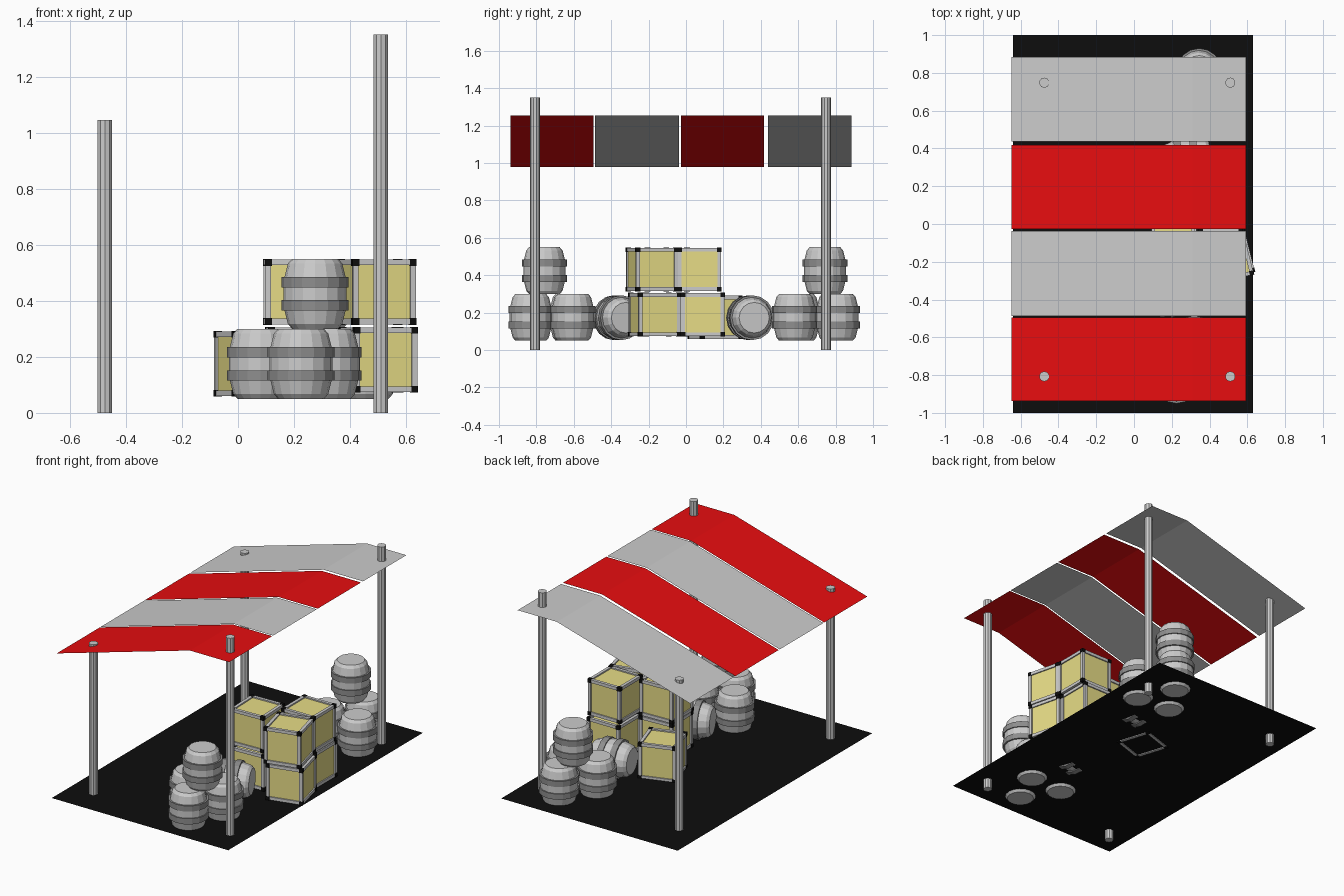
import bpy, bmesh, math
from mathutils import Matrix, Vector

if "Cube" in bpy.data.objects:
    bpy.data.objects.remove(bpy.data.objects["Cube"])


def mat(name, r, g, b):
    m = bpy.data.materials.new(name)
    m.diffuse_color = (r, g, b, 1)
    m.use_nodes = True
    m.node_tree.nodes["Principled BSDF"].inputs["Base Color"].default_value = m.diffuse_color
    return m


GREY = mat("light_grey", 0.6, 0.6, 0.6)
BAND = mat("band_grey", 0.27, 0.27, 0.27)
RED = mat("awning_red", 0.8, 0.004, 0.005)
YELLOW = mat("crate_yellow", 0.8, 0.72, 0.24)
BLACK = mat("black", 0.004, 0.004, 0.004)


def finish(name, bm, mats, matrix=Matrix()):
    me = bpy.data.meshes.new(name)
    bm.to_mesh(me)
    bm.free()
    for m in mats:
        me.materials.append(m)
    ob = bpy.data.objects.new(name, me)
    ob.matrix_world = matrix
    bpy.context.collection.objects.link(ob)
    return ob


def sheet(name, profile, y0, y1, m):
    """Thin cloth: an x-z profile swept from y0 to y1."""
    bm = bmesh.new()
    rows = [(bm.verts.new((x, y0, z)), bm.verts.new((x, y1, z))) for x, z in profile]
    for a, b in zip(rows, rows[1:]):
        bm.faces.new((a[0], b[0], b[1], a[1]))
    return finish(name, bm, [m])


def box(bm, centre, size, index):
    mx = Matrix.Translation(centre) @ Matrix.Diagonal((*size, 1))
    verts = bmesh.ops.create_cube(bm, size=1, matrix=mx)["verts"]
    for f in {f for v in verts for f in v.link_faces}:
        f.material_index = index


def crate(name, x, y, z, turn):
    """Yellow box with grey edge bars and black corners; z is the bottom."""
    s, bar, corner = 0.235, 0.02, 0.024
    bm = bmesh.new()
    box(bm, (0, 0, 0), [s - 0.02] * 3, 0)
    h = (s - 0.004 - bar) / 2
    for axis in range(3):
        for a in (-h, h):
            for b in (-h, h):
                c, size = [a, b], [bar, bar]
                c.insert(axis, 0)
                size.insert(axis, s - 0.01)
                box(bm, c, size, 1)
    k = (s - corner) / 2
    for sx in (-k, k):
        for sy in (-k, k):
            for sz in (-k, k):
                box(bm, (sx, sy, sz), [corner] * 3, 2)
    mx = Matrix.Translation((x, y, z + s / 2)) @ Matrix.Rotation(math.radians(turn), 4, 'Z')
    finish(name, bm, [YELLOW, GREY, BLACK], mx)


def barrel(name, matrix):
    """Lathed barrel centred on its origin, with two raised hoops."""
    half = [(0.082, -0.125), (0.097, -0.108), (0.109, -0.06), (0.12, -0.06),
            (0.12, -0.023), (0.113, -0.023)]
    prof = half + [(r, -z) for r, z in reversed(half)]
    n = 16
    bm = bmesh.new()
    rings = [[bm.verts.new((r * math.cos(2 * math.pi * i / n),
                            r * math.sin(2 * math.pi * i / n), z)) for i in range(n)]
             for r, z in prof]
    for k in range(len(rings) - 1):
        for i in range(n):
            j = (i + 1) % n
            f = bm.faces.new((rings[k][i], rings[k][j], rings[k + 1][j], rings[k + 1][i]))
            f.material_index = int(k in (2, 3, 4, 6, 7, 8))
    bm.faces.new(rings[0][::-1])
    bm.faces.new(rings[-1])
    finish(name, bm, [GREY, BAND], matrix)


# ground sheet
sheet("ground_sheet", [(-0.64, 0.065), (0.63, 0.065)], -1, 1, BLACK)

# striped awning: slopes up from the left, flat on the right
roof = [(-0.648, 0.98), (0.31, 1.255), (0.593, 1.255)]
for i, (y0, y1) in enumerate([(-0.938, -0.495), (-0.486, -0.038),
                              (-0.027, 0.418), (0.438, 0.884)]):
    sheet(f"awning_stripe_{i + 1}", roof, y0, y1, GREY if i % 2 else RED)

# four posts, taller on the right
for side, x, h in (("left", -0.475, 1.045), ("right", 0.51, 1.35)):
    for end, y in (("front", -0.807), ("back", 0.748)):
        bm = bmesh.new()
        bmesh.ops.create_cone(bm, cap_ends=True, segments=10, radius1=0.027,
                              radius2=0.027, depth=h)
        finish(f"{end}_{side}_post", bm, [GREY], Matrix.Translation((x, y, h / 2)))

# standing barrels: three below and one on top in each stack
stacks = {
    "front": [(0.32, -0.605, 0.175), (0.225, -0.83, 0.175), (0.08, -0.615, 0.175),
              (0.275, -0.757, 0.425)],
    "back": [(0.345, 0.81, 0.175), (0.455, 0.58, 0.175), (0.22, 0.6, 0.175),
             (0.292, 0.743, 0.425)],
}
for end, places in stacks.items():
    for i, p in enumerate(places):
        barrel(f"{end}_barrel_{i + 1}", Matrix.Translation(p))

# barrels lying on their sides
for end, x, y, turn in (("front", 0.21, -0.365, 20), ("back", 0.285, 0.343, 10)):
    barrel(f"{end}_lying_barrel", Matrix.Translation((x, y, 0.173))
           @ Matrix.Rotation(math.radians(turn), 4, 'Z')
           @ Matrix.Rotation(math.pi / 2, 4, 'Y'))

# crate pile
for name, x, y, z, turn in (
        ("lower_front_crate", 0.5, -0.168, 0.072, 14),
        ("lower_back_crate", 0.455, 0.09, 0.072, 0),
        ("lower_inner_crate", 0.22, -0.11, 0.072, 3),
        ("loose_crate", 0.06, 0.155, 0.058, 18),
        ("upper_front_crate", 0.495, -0.182, 0.314, 14),
        ("upper_back_crate", 0.46, 0.072, 0.314, 0),
        ("upper_inner_crate", 0.21, -0.1, 0.314, 2)):
    crate(name, x, y, z, turn)
